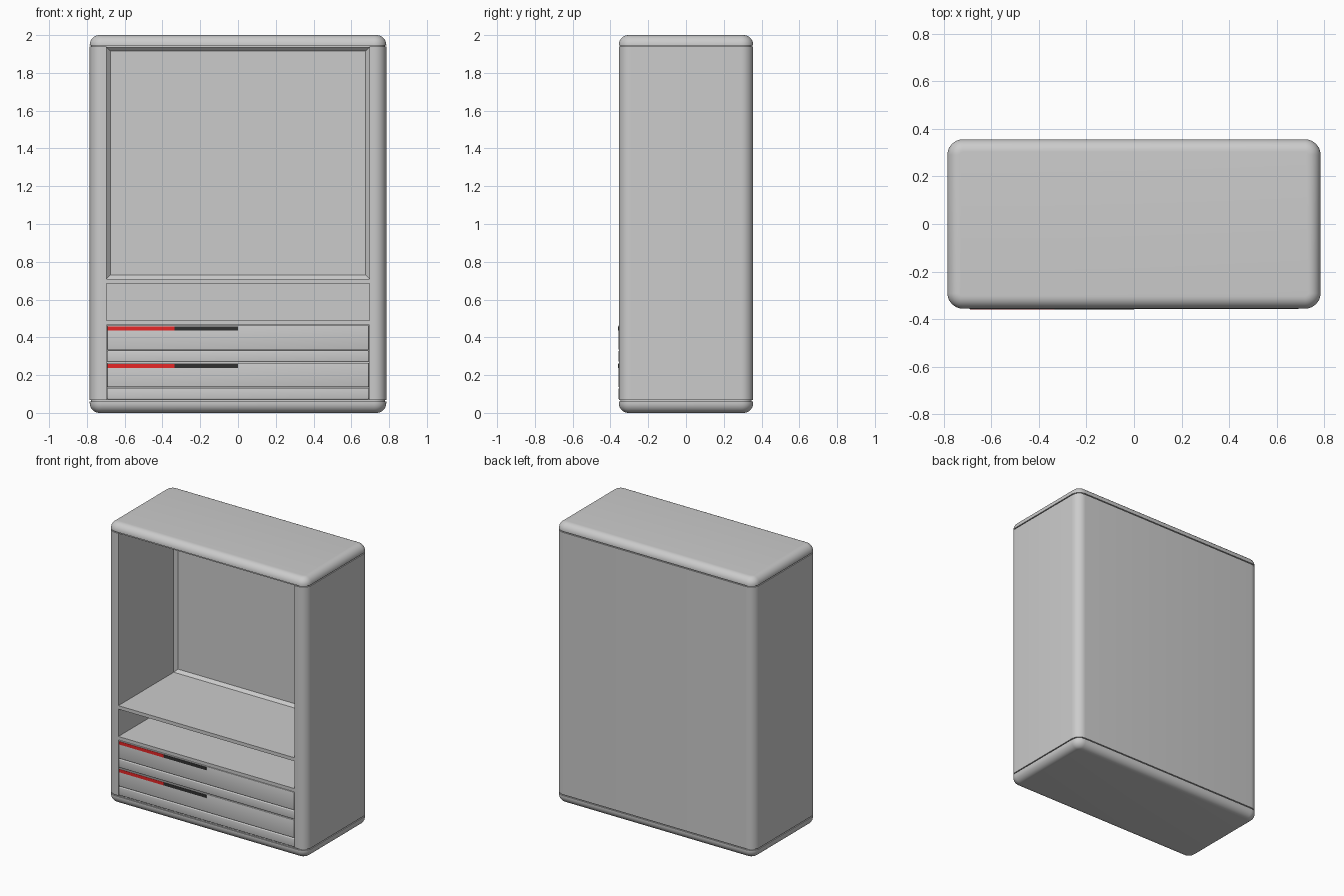
import bpy, bmesh, math

if "Cube" in bpy.data.objects:
    bpy.data.objects.remove(bpy.data.objects["Cube"])

HX, HY, R = 0.785, 0.356, 0.065      # outer half width, half depth, corner radius
IX, BACK = 0.695, 0.29               # opening half width, back of the opening


def material(name, rgb):
    m = bpy.data.materials.new(name)
    m.diffuse_color = (*rgb, 1)
    m.use_nodes = True
    m.node_tree.nodes["Principled BSDF"].inputs["Base Color"].default_value = m.diffuse_color
    return m


def finish(name, bm, mat=None):
    bmesh.ops.recalc_face_normals(bm, faces=bm.faces)
    me = bpy.data.meshes.new(name)
    bm.to_mesh(me)
    bm.free()
    ob = bpy.data.objects.new(name, me)
    bpy.context.collection.objects.link(ob)
    if mat:
        me.materials.append(mat)
    bpy.ops.object.select_all(action='DESELECT')
    ob.select_set(True)
    bpy.context.view_layer.objects.active = ob
    bpy.ops.object.shade_smooth_by_angle(angle=math.radians(35))
    return ob


def outline(inset=0.0, n=8):
    """Rounded rectangle, starting at the front right corner."""
    r, pts = R - inset, []
    for k, (sx, sy) in enumerate([(1, -1), (1, 1), (-1, 1), (-1, -1)]):
        for i in range(n + 1):
            a = math.radians(-90 + 90 * k + 90 * i / n)
            pts.append((sx * (HX - R) + r * math.cos(a), sy * (HY - R) + r * math.sin(a)))
    return pts


def loft(name, rings):
    """Close a stack of (points, z) rings into a solid."""
    bm = bmesh.new()
    rows = [[bm.verts.new((x, y, z)) for x, y in pts] for pts, z in rings]
    for a, b in zip(rows, rows[1:]):
        for i in range(len(a)):
            j = (i + 1) % len(a)
            bm.faces.new((a[i], a[j], b[j], b[i]))
    bm.faces.new(rows[0])
    bm.faces.new(rows[-1])
    return finish(name, bm)


def box(name, x0, x1, y0, y1, z0, z1, mat=None, bevel=0.0):
    bm = bmesh.new()
    bmesh.ops.create_cube(bm, size=1)
    for v in bm.verts:
        v.co = ((x0 + x1) / 2 + v.co.x * (x1 - x0),
                (y0 + y1) / 2 + v.co.y * (y1 - y0),
                (z0 + z1) / 2 + v.co.z * (z1 - z0))
    if bevel:
        bmesh.ops.bevel(bm, geom=bm.edges[:], offset=bevel, segments=3,
                        profile=0.5, affect='EDGES')
    return finish(name, bm, mat)


red = material("red", (0.8, 0.02, 0.02))
dark = material("dark", (0.03, 0.03, 0.03))

# Carcass: sides and back as one C-shaped wall
wall = [(IX, -HY)] + outline() + [(-IX, -HY), (-IX, BACK), (IX, BACK)]
loft("carcass_wall", [(wall, 0.068), (wall, 1.939)])

# Rounded top and base caps, with a shadow-gap plate between cap and carcass
S, E = 8, 0.052
arc = [(E * (1 - math.cos(i * math.pi / 2 / S)), E * math.sin(i * math.pi / 2 / S))
       for i in range(S + 1)]
loft("top_cap", [(outline(), 1.946)] + [(outline(d), 2 - E + h) for d, h in arc])
loft("base_cap", [(outline(), 0.061)] + [(outline(d), E - h) for d, h in arc])
for name, z0, z1 in [("top_gap_plate", 1.935, 1.948), ("base_gap_plate", 0.058, 0.070)]:
    loft(name, [(outline(0.008), z0), (outline(0.008), z1)])

# Shelves
box("upper_shelf", -IX, IX, -HY, BACK, 0.685, 0.71)
box("lower_shelf", -IX, IX, -HY, BACK, 0.466, 0.49)

# Bevelled surround where the upper compartment meets its back panel
bm = bmesh.new()
rings = []
for d, y in [(0.0, BACK - 0.022), (0.02, BACK - 0.002)]:
    x, z0, z1 = IX - d, 0.71 + d, 1.935 - d
    rings.append([bm.verts.new(p) for p in
                  [(-x, y, z0), (x, y, z0), (x, y, z1), (-x, y, z1)]])
for i in range(4):
    j = (i + 1) % 4
    bm.faces.new((rings[0][i], rings[0][j], rings[1][j], rings[1][i]))
bm.faces.new(rings[1])
finish("back_panel", bm)

# Drawers: box, upper front, lower lip, two-tone pull strip
for tag, z in [("lower", 0.07), ("upper", 0.268)]:
    box(tag + "_drawer_box", -IX + 0.004, IX - 0.004, -HY + 0.012, BACK, z + 0.004, z + 0.192)
    box(tag + "_drawer_front", -IX + 0.002, IX - 0.002, -HY - 0.001, -HY + 0.03,
        z + 0.067, z + 0.195, bevel=0.003)
    box(tag + "_drawer_lip", -IX + 0.002, IX - 0.002, -HY - 0.001, -HY + 0.03,
        z + 0.001, z + 0.063, bevel=0.006)
    box(tag + "_pull_red", -0.69, -0.335, -HY - 0.003, -HY + 0.01, z + 0.168, z + 0.19, red)
    box(tag + "_pull_dark", -0.335, 0.0, -HY - 0.003, -HY + 0.01, z + 0.168, z + 0.19, dark)
